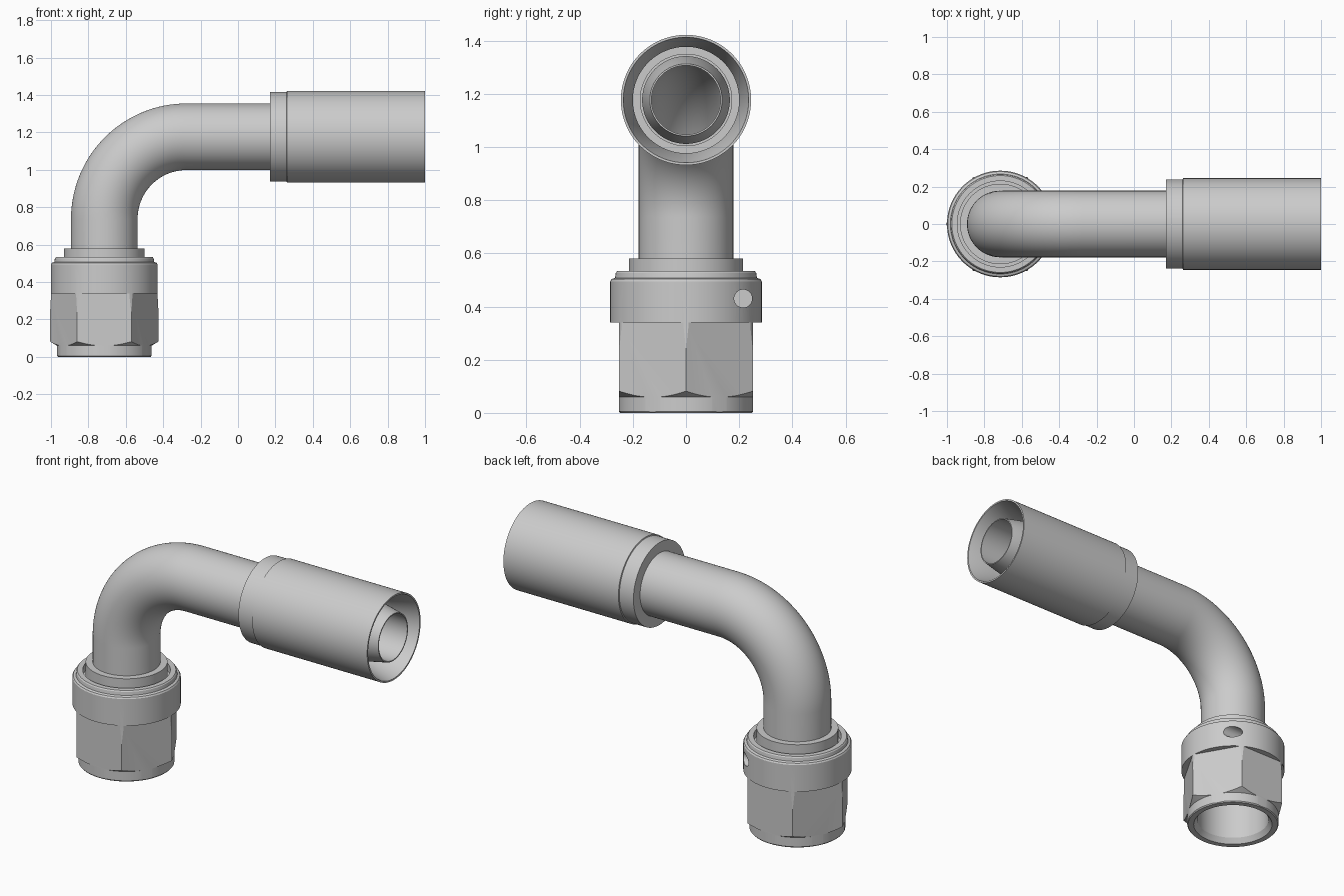
import bpy, bmesh
from math import sin, cos, pi

if "Cube" in bpy.data.objects:
    bpy.data.objects.remove(bpy.data.objects["Cube"])

NUT_X, PIPE_Z = -0.715, 1.177
R_BEND = 0.44


def loft(name, stations, n=96, y=0.0):
    """Closed ring sweep; each station is (x, z, tilt, radius), tilt 0 = along z."""
    bm = bmesh.new()
    rings = []
    for cx, cz, a, r in stations:
        rings.append([bm.verts.new((cx + r * cos(2 * pi * i / n) * cos(a),
                                    y + r * sin(2 * pi * i / n),
                                    cz - r * cos(2 * pi * i / n) * sin(a)))
                      for i in range(n)])
    for k, p in enumerate(rings):
        q = rings[(k + 1) % len(rings)]
        for i in range(n):
            j = (i + 1) % n
            bm.faces.new((p[i], p[j], q[j], q[i]))
    bmesh.ops.recalc_face_normals(bm, faces=bm.faces)
    me = bpy.data.meshes.new(name)
    bm.to_mesh(me)
    bm.free()
    ob = bpy.data.objects.new(name, me)
    bpy.context.collection.objects.link(ob)
    return ob


def lathe_z(name, profile, n=96):
    return loft(name, [(NUT_X, z, 0, r) for r, z in profile], n)


def lathe_x(name, profile):
    return loft(name, [(x, PIPE_Z, pi / 2, r) for r, x in profile])


def activate(ob):
    bpy.ops.object.select_all(action='DESELECT')
    ob.select_set(True)
    bpy.context.view_layer.objects.active = ob


def cut(ob, cutter):
    activate(ob)
    m = ob.modifiers.new("cut", 'BOOLEAN')
    m.operation, m.solver, m.object = 'DIFFERENCE', 'EXACT', cutter
    bpy.ops.object.modifier_apply(modifier=m.name)
    bpy.data.objects.remove(cutter)


# Bent pipe: straight, quarter bend, straight; outer wall then inner wall
path = [(NUT_X, 0.45, 0)]
for i in range(33):
    a = pi / 2 * i / 32
    path.append((NUT_X + R_BEND * (1 - cos(a)), PIPE_Z - R_BEND + R_BEND * sin(a), a))
path.append((0.28, PIPE_Z, pi / 2))
pipe = loft("bent_pipe", [p + (0.178,) for p in path] + [p + (0.13,) for p in reversed(path)])

# Swivel nut: round body, hex flats milled in the lower part
nut = lathe_z("swivel_nut", [
    (0.248, 0), (0.253, 0.006), (0.253, 0.06), (0.292, 0.083), (0.292, 0.2),
    (0.285, 0.325), (0.285, 0.495), (0.28, 0.503), (0.267, 0.508), (0.264, 0.527), (0.259, 0.533),
    (0.23, 0.533), (0.23, 0.49), (0.197, 0.49), (0.197, 0.03), (0.217, 0)])
hex_r = 0.29
cut(nut, lathe_z("hex_cutter", [(hex_r, -0.1), (hex_r, 0.34), (0.45, 0.34), (0.45, -0.1)], 6))

# Lock wire hole in the nut's upper band
bpy.ops.mesh.primitive_cylinder_add(vertices=32, radius=0.034, depth=0.2,
                                    location=(NUT_X + 0.2, 0.215, 0.43),
                                    rotation=(0, pi / 2, 0))
cut(nut, bpy.context.object)

# Sealing sleeve: collar above the nut, seat inside it
sleeve = lathe_z("sealing_sleeve", [
    (0.215, 0.58), (0.215, 0.48), (0.194, 0.48), (0.194, 0.34), (0.16, 0.28),
    (0.13, 0.28), (0.13, 0.47), (0.17, 0.47), (0.17, 0.58)])

# Crimp ferrule with stepped collar and tapered mouth
ferrule = lathe_x("crimp_ferrule", [
    (0.172, 0.17), (0.239, 0.17), (0.239, 0.26), (0.245, 0.262), (0.245, 1.0),
    (0.236, 1.0), (0.2, 0.86), (0.2, 0.32), (0.172, 0.32)])

# Hose nipple inside the ferrule
nipple = lathe_x("hose_nipple", [
    (0.165, 0.25), (0.165, 0.85), (0.136, 0.995), (0.13, 0.995), (0.13, 0.25)])

for ob in (pipe, nut, sleeve, ferrule, nipple):
    activate(ob)
    bpy.ops.object.shade_smooth_by_angle(angle=0.4)
